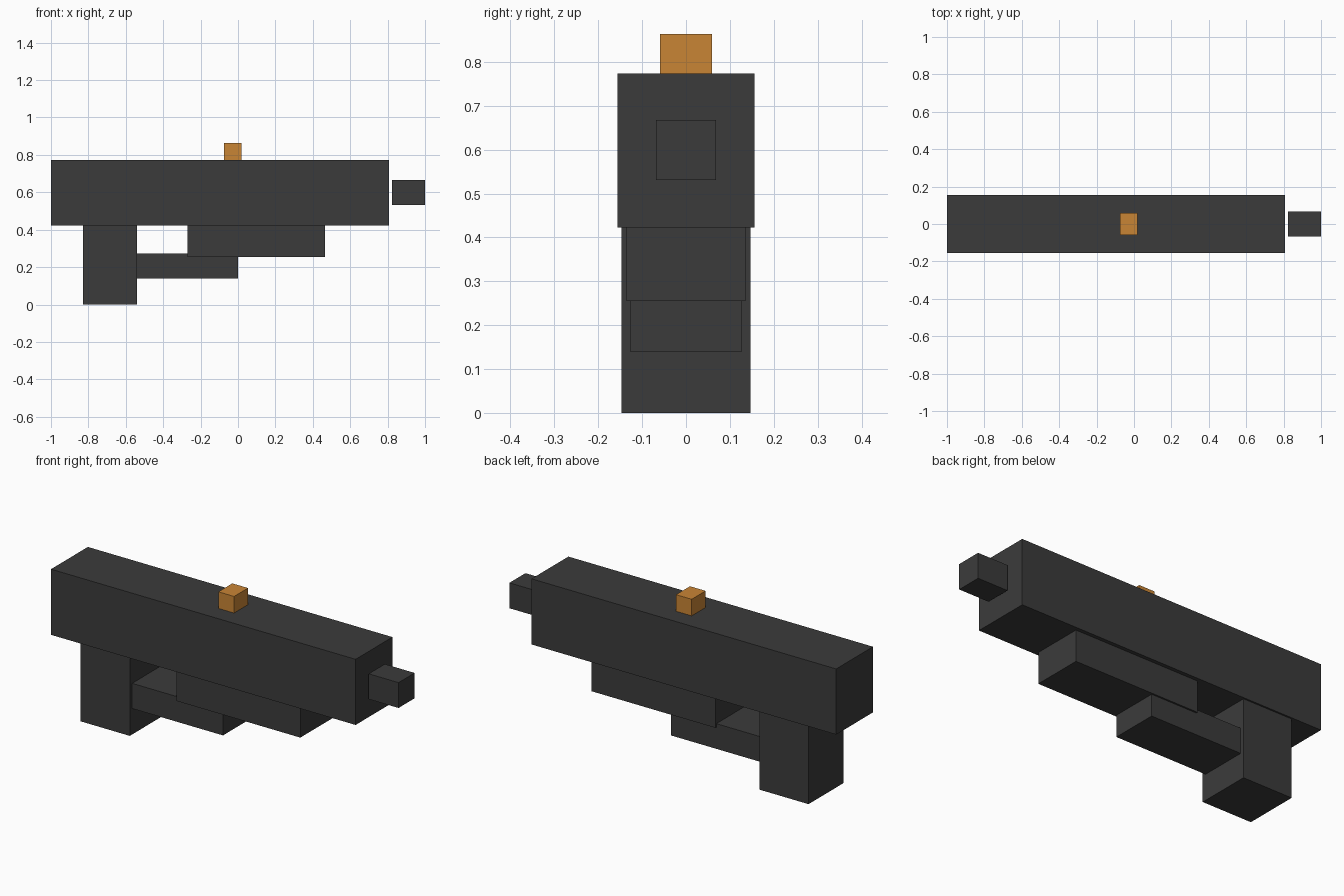
import bpy

cube = bpy.data.objects.get("Cube")
if cube:
    bpy.data.objects.remove(cube, do_unlink=True)


def material(name, rgb):
    mat = bpy.data.materials.new(name)
    mat.use_nodes = True
    color = (*rgb, 1.0)
    mat.diffuse_color = color
    mat.node_tree.nodes["Principled BSDF"].inputs["Base Color"].default_value = color
    return mat


def box(name, x, half_width, z, mat):
    """Block spanning x and z ranges, symmetric about y = 0."""
    center = ((x[0] + x[1]) / 2, 0, (z[0] + z[1]) / 2)
    bpy.ops.mesh.primitive_cube_add(size=1, location=center)
    obj = bpy.context.object
    obj.name = name
    obj.scale = (x[1] - x[0], 2 * half_width, z[1] - z[0])
    bpy.ops.object.transform_apply(location=False, rotation=False, scale=True)
    obj.data.materials.append(mat)
    return obj


charcoal = material("charcoal", (0.044, 0.044, 0.044))
orange = material("orange", (0.584, 0.235, 0.036))

# Main block and the detached tip in front of it
box("body", (-1.0, 0.807), 0.156, (0.422, 0.774), charcoal)
box("muzzle", (0.823, 1.0), 0.068, (0.531, 0.667), charcoal)

# Parts hanging below the body
box("grip", (-0.83, -0.539), 0.147, (0.0, 0.422), charcoal)
box("trigger_guard", (-0.539, 0.0), 0.127, (0.139, 0.274), charcoal)
box("under_barrel", (-0.269, 0.465), 0.136, (0.255, 0.422), charcoal)

# Sight on top
box("sight", (-0.075, 0.018), 0.059, (0.774, 0.863), orange)
